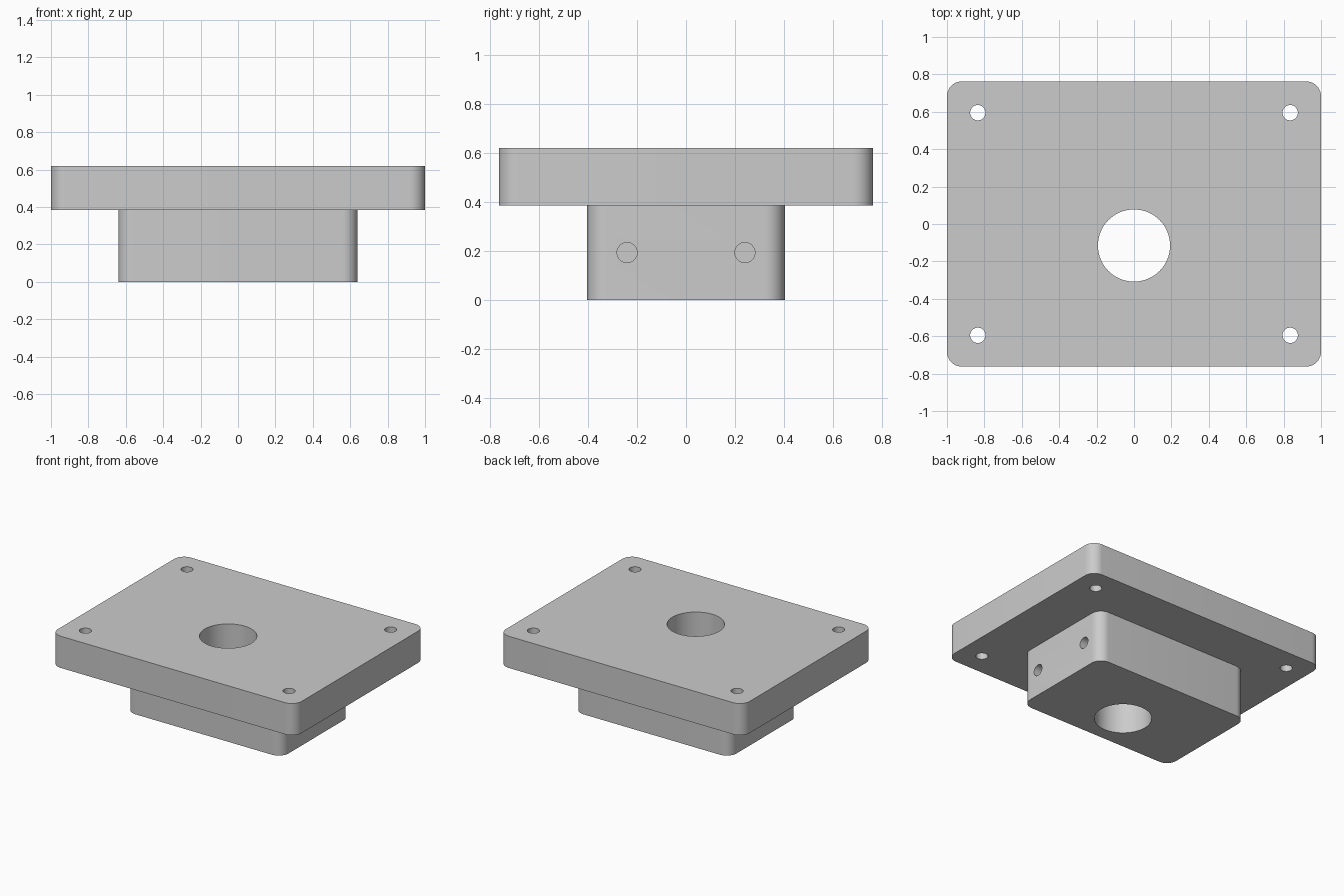
import bpy
import bmesh
from math import pi, radians
from mathutils import Matrix

if "Cube" in bpy.data.objects:
    bpy.data.objects.remove(bpy.data.objects["Cube"])

# Single grey finish
GREY = (0.6, 0.6, 0.6, 1.0)
grey = bpy.data.materials.new("plain_grey")
grey.use_nodes = True
grey.diffuse_color = GREY
grey.node_tree.nodes["Principled BSDF"].inputs["Base Color"].default_value = GREY


def add_object(name, bm):
    mesh = bpy.data.meshes.new(name)
    bm.to_mesh(mesh)
    bm.free()
    mesh.materials.append(grey)
    obj = bpy.data.objects.new(name, mesh)
    bpy.context.collection.objects.link(obj)
    return obj


def rounded_block(name, width, depth, bottom, top, radius):
    """Box with rounded vertical corners."""
    bm = bmesh.new()
    bmesh.ops.create_cube(bm, size=1)
    bmesh.ops.scale(bm, vec=(width, depth, top - bottom), verts=bm.verts)
    bmesh.ops.translate(bm, vec=(0, 0, (top + bottom) / 2), verts=bm.verts)
    upright = [e for e in bm.edges
               if abs(e.verts[0].co.z - e.verts[1].co.z) > 0.01]
    bmesh.ops.bevel(bm, geom=upright, offset=radius, segments=12,
                    affect='EDGES', profile=0.5)
    return add_object(name, bm)


def drill(target, center, radius, length, along_x=False):
    """Cut a round hole centred on a point, upright or along x."""
    bm = bmesh.new()
    turn = Matrix.Rotation(pi / 2, 4, 'Y') if along_x else Matrix()
    bmesh.ops.create_cone(bm, cap_ends=True, segments=64, radius1=radius,
                          radius2=radius, depth=length,
                          matrix=Matrix.Translation(center) @ turn)
    cutter = add_object("hole_cutter", bm)
    cutter.hide_render = True
    cut = target.modifiers.new("hole", 'BOOLEAN')
    cut.operation = 'DIFFERENCE'
    cut.solver = 'EXACT'
    cut.object = cutter
    bpy.context.view_layer.objects.active = target
    bpy.ops.object.modifier_apply(modifier=cut.name)
    bpy.data.objects.remove(cutter)


# Main bodies
SEAM, TOP = 0.385, 0.62
HALF = 0.64
plate = rounded_block("top_plate", 2.0, 1.525, SEAM, TOP, 0.08)
block = rounded_block("lower_block", 2 * HALF, 0.805, 0, SEAM, 0.08)

# Large bore through both bodies
for body in (plate, block):
    drill(body, (0, -0.115, 0.3), 0.193, 2)

# Corner screw holes through the plate
for x in (-0.835, 0.835):
    for y in (-0.595, 0.595):
        drill(plate, (x, y, 0.5), 0.041, 1)

# Blind holes in the left side of the block
for y in (-0.24, 0.24):
    drill(block, (HALF, y, 0.193), 0.041, 0.8, along_x=True)

# Smooth rounded walls, crisp edges
bpy.ops.object.select_all(action='DESELECT')
for body in (plate, block):
    body.select_set(True)
bpy.context.view_layer.objects.active = plate
bpy.ops.object.shade_smooth_by_angle(angle=radians(30))
